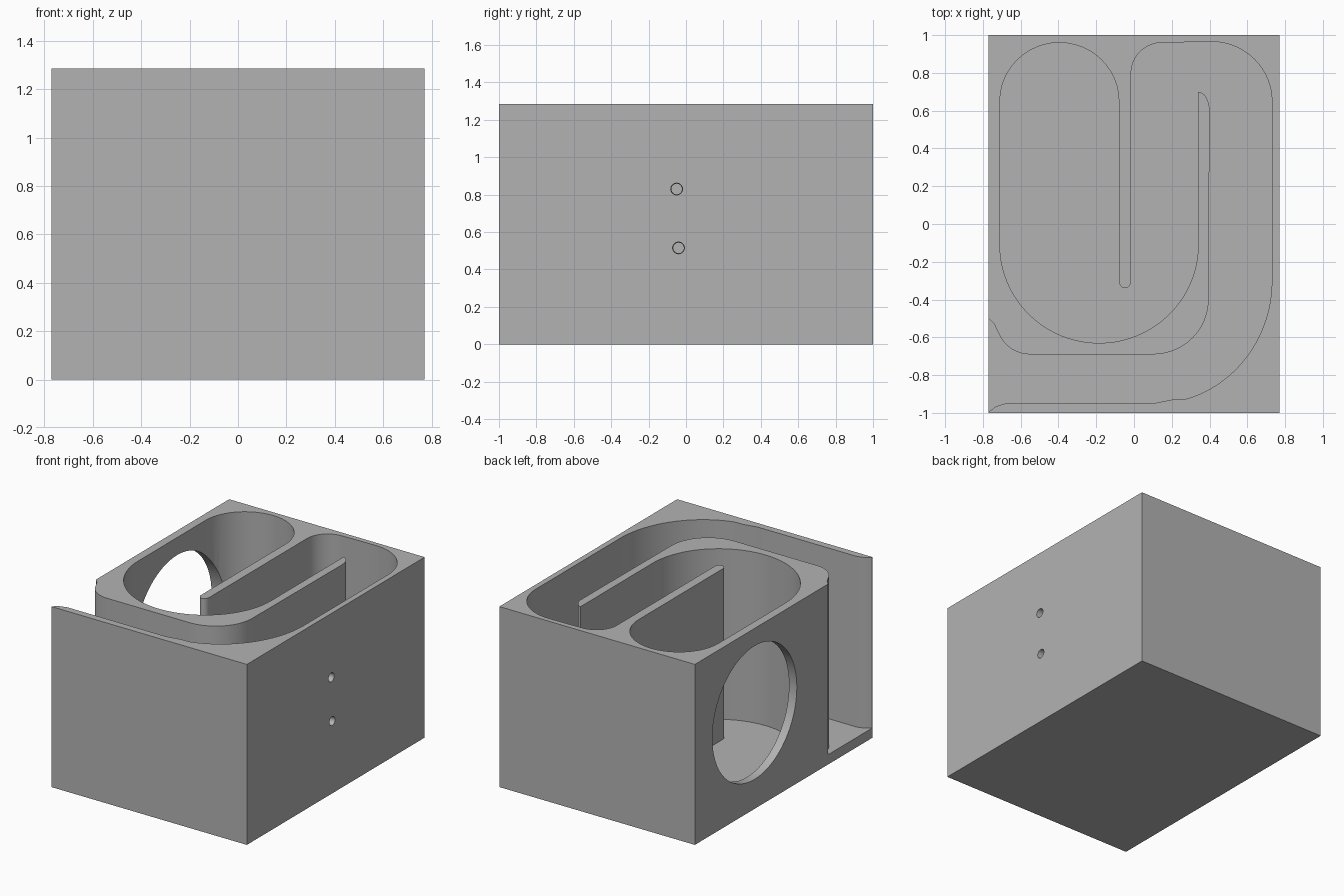
import bpy, bmesh
from math import radians, cos, sin, pi
from mathutils import Matrix

if "Cube" in bpy.data.objects:
    bpy.data.objects.remove(bpy.data.objects["Cube"], do_unlink=True)

HX, HY, TOP, FLOOR = 0.77, 1.0, 1.285, 0.07

grey = bpy.data.materials.new("plain grey")
grey.use_nodes = True
grey.diffuse_color = (0.45, 0.45, 0.45, 1)
grey.node_tree.nodes["Principled BSDF"].inputs["Base Color"].default_value = grey.diffuse_color


def make(name, bm):
    bmesh.ops.recalc_face_normals(bm, faces=bm.faces)
    mesh = bpy.data.meshes.new(name)
    bm.to_mesh(mesh)
    bm.free()
    mesh.materials.append(grey)
    obj = bpy.data.objects.new(name, mesh)
    bpy.context.collection.objects.link(obj)
    return obj


def prism(name, outline, z0, z1):
    bm = bmesh.new()
    face = bm.faces.new([bm.verts.new((x, y, z0)) for x, y in outline])
    side = bmesh.ops.extrude_face_region(bm, geom=[face])["geom"]
    verts = [v for v in side if isinstance(v, bmesh.types.BMVert)]
    bmesh.ops.translate(bm, verts=verts, vec=(0, 0, z1 - z0))
    return make(name, bm)


def bore(name, x, y, z, r_in, r_out, depth):
    bm = bmesh.new()
    turn = Matrix.Translation((x, y, z)) @ Matrix.Rotation(pi / 2, 4, "Y")
    bmesh.ops.create_cone(bm, cap_ends=True, segments=64, radius1=r_in,
                          radius2=r_out, depth=depth, matrix=turn)
    return make(name, bm)


def arc(cx, cy, rx, ry, start, end, steps=24):
    angles = [radians(start + (end - start) * i / steps) for i in range(steps + 1)]
    return [(cx + rx * cos(a), cy + ry * sin(a)) for a in angles]


# Solid block
block = prism("block", [(-HX, -HY), (HX, -HY), (HX, HY), (-HX, HY)], 0, TOP)

# One winding pocket: round chamber, divider tip, return lane, side outlet, inner wall
winding = (
    arc(-0.395, 0.65, 0.315, 0.31, 180, 0)
    + arc(-0.0475, -0.30, 0.0325, 0.04, 180, 360, 12)
    + arc(0.15, 0.80, 0.165, 0.16, 180, 90)
    + arc(0.41, 0.65, 0.32, 0.315, 90, 0)
    + arc(0.11, -0.30, 0.62, 0.65, 0, -75)
    + [(0.2, -0.93), (0.1, -0.95), (-0.68, -0.95), (-0.73, -0.965), (-HX, -0.995)]
    + [(-0.9, -0.995), (-0.9, -0.5), (-HX, -0.5), (-0.74, -0.53)]
    + arc(-0.55, -0.51, 0.18, 0.18, 205, 270)
    + arc(0.10, -0.40, 0.295, 0.29, 270, 360)
    + arc(0.34, 0.60, 0.06, 0.10, 0, 90, 12)
    + arc(-0.185, -0.11, 0.525, 0.52, 0, -180, 40)
)

# Pocket, large side port and two small holes in the opposite wall
cutters = [
    prism("pocket_cutter", winding, FLOOR, TOP + 0.2),
    bore("port_cutter", -0.75, 0.328, 0.685, 0.475, 0.475, 0.3),
    bore("upper_hole_cutter", 0.75, -0.05, 0.83, 0.026, 0.034, 0.1),
    bore("lower_hole_cutter", 0.75, -0.04, 0.515, 0.026, 0.034, 0.1),
]
bpy.context.view_layer.objects.active = block
block.select_set(True)
for cutter in cutters:
    cutter.hide_render = True
    cut = block.modifiers.new(cutter.name, "BOOLEAN")
    cut.operation, cut.solver, cut.object = "DIFFERENCE", "EXACT", cutter
    bpy.ops.object.modifier_apply(modifier=cut.name)
    bpy.data.objects.remove(cutter, do_unlink=True)

bpy.ops.object.shade_smooth_by_angle(angle=radians(30))
